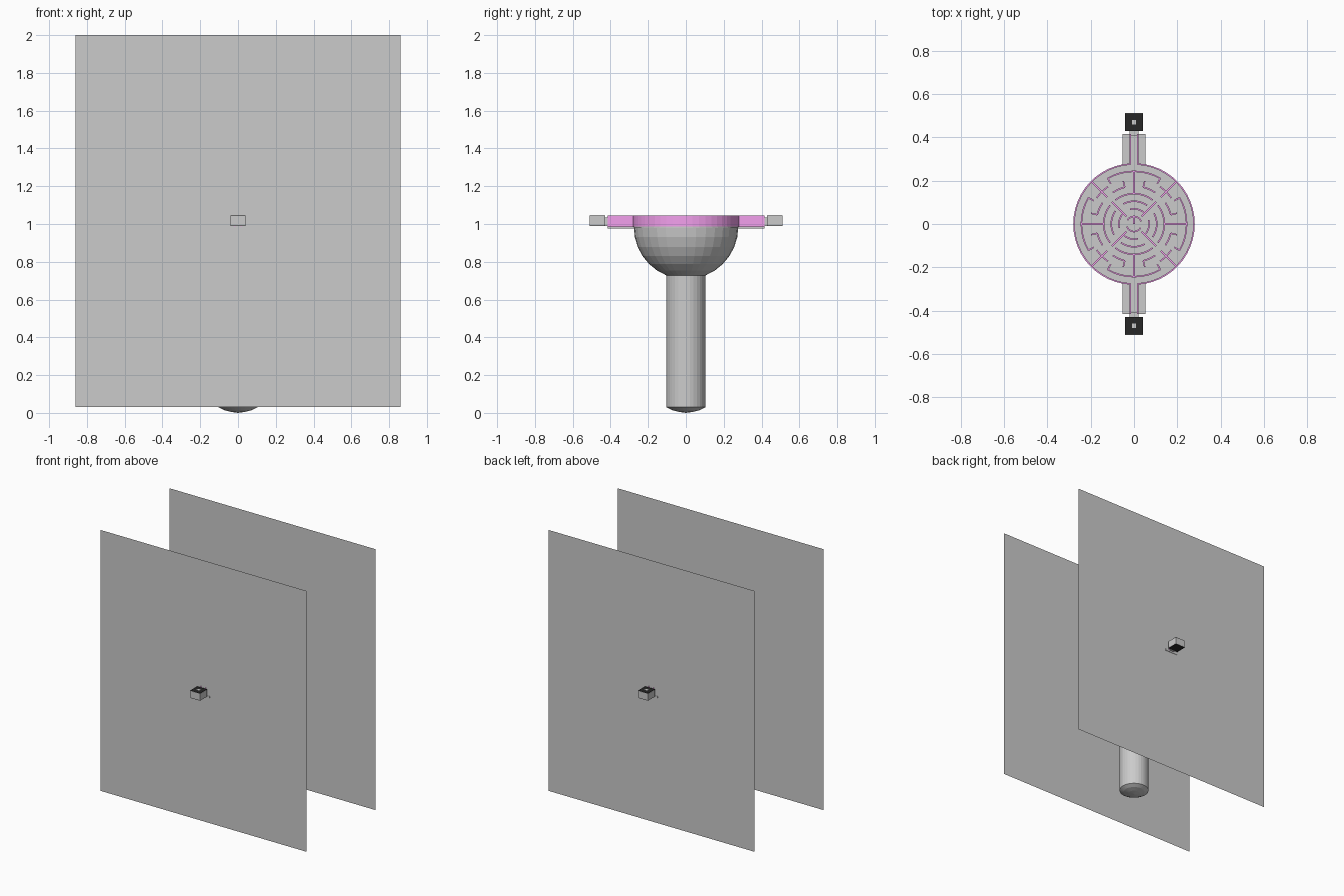
import bpy, bmesh, math
from mathutils import Matrix

if "Cube" in bpy.data.objects:
    bpy.data.objects.remove(bpy.data.objects["Cube"])

Z0, Z1 = 0.987, 1.045      # wall bottom and top
T = 0.007                  # wall thickness


def material(name, col):
    m = bpy.data.materials.new(name)
    m.diffuse_color = (*col, 1)
    m.use_nodes = True
    m.node_tree.nodes["Principled BSDF"].inputs["Base Color"].default_value = m.diffuse_color
    return m


pink = material("pink_walls", (0.9, 0.35, 0.85))
black = material("dark_plate", (0.02, 0.02, 0.02))


def finish(name, bm, mat=None):
    bmesh.ops.recalc_face_normals(bm, faces=bm.faces)
    me = bpy.data.meshes.new(name)
    bm.to_mesh(me)
    bm.free()
    ob = bpy.data.objects.new(name, me)
    bpy.context.collection.objects.link(ob)
    if mat:
        me.materials.append(mat)
    return ob


def add_box(bm, x0, x1, y0, y1, z0, z1, rot=0):
    m = (Matrix.Rotation(math.radians(rot), 4, 'Z')
         @ Matrix.Translation(((x0 + x1) / 2, (y0 + y1) / 2, (z0 + z1) / 2))
         @ Matrix.Diagonal((x1 - x0, y1 - y0, z1 - z0, 1)))
    bmesh.ops.create_cube(bm, size=1, matrix=m)


def radial(bm, ang, r0, r1):
    add_box(bm, r0, r1, -T / 2, T / 2, Z0, Z1, ang)


def arc(bm, r, a0, a1):
    n = max(2, math.ceil((a1 - a0) / 7.5))
    secs = []
    for i in range(n + 1):
        a = math.radians(a0 + (a1 - a0) * i / n)
        secs.append([bm.verts.new((q * math.cos(a), q * math.sin(a), z))
                     for q, z in ((r - T / 2, Z0), (r + T / 2, Z0),
                                  (r + T / 2, Z1), (r - T / 2, Z1))])
    for s, t in zip(secs, secs[1:]):
        for j in range(4):
            k = (j + 1) % 4
            bm.faces.new((s[j], s[k], t[k], t[j]))
    bm.faces.new(secs[0])
    bm.faces.new(secs[-1])


def lathe(name, prof, seg=32):
    bm = bmesh.new()
    vs = [bm.verts.new((r, 0, z)) for r, z in prof]
    es = [bm.edges.new(p) for p in zip(vs, vs[1:])]
    bmesh.ops.spin(bm, geom=vs + es, axis=(0, 0, 1), cent=(0, 0, 0),
                   steps=seg, angle=2 * math.pi)
    bmesh.ops.remove_doubles(bm, verts=bm.verts, dist=1e-5)
    return finish(name, bm)


# pedestal column with shallow domed foot
lathe("column", [(0, 0.0), (0.04, 0.006), (0.075, 0.015), (0.103, 0.03), (0.103, 0.73)])

# half-round bowl
R = 0.277
lathe("bowl", [(R * math.sin(math.radians(a)), 0.985 - R * math.cos(math.radians(a)))
               for a in [i * 11.25 for i in range(9)]])

# maze floor disc
lathe("maze_floor", [(0, 0.98), (0.28, 0.98), (0.28, 0.99), (0, 0.99)], 48)

# maze walls
bm = bmesh.new()
for k in (0, 180):
    arc(bm, 0.277, k - 86.3, k + 86.3)          # outer rim, open at corridors
for k in range(0, 360, 90):
    arc(bm, 0.243, k - 30, k + 30)
    radial(bm, k, 0.14, 0.243)
    for s in (-30, 30):
        radial(bm, k + s, 0.215, 0.243)
    radial(bm, k + 45, 0.175, 0.277)
    arc(bm, 0.21, k + 35, k + 55)
    for c in (24, 66):
        arc(bm, 0.175, k + c - 10, k + c + 10)
    radial(bm, k + 14, 0.175, 0.205)
    radial(bm, k + 76, 0.175, 0.205)
    arc(bm, 0.14, k - 38, k + 38)
    radial(bm, k + 45, 0.05, 0.145)
    arc(bm, 0.105, k + 55, k + 118)
    arc(bm, 0.07, k + 45, k + 105)
for k in (20, 200):
    arc(bm, 0.035, k, k + 130)
radial(bm, 90, 0.0, 0.035)
finish("maze_walls", bm, pink)

# corridors, end boxes and screens on both ends
for side, s in (("front", 180), ("back", 0)):
    bm = bmesh.new()
    add_box(bm, -0.053, 0.053, 0.265, 0.415, 0.976, 0.988, s)
    finish(side + "_corridor_floor", bm)

    bm = bmesh.new()
    for x in (-0.018, 0.018):
        add_box(bm, x - T / 2, x + T / 2, 0.275, 0.415, Z0, Z1, s)
    finish(side + "_corridor_walls", bm, pink)

    bm = bmesh.new()
    add_box(bm, -0.02, 0.02, 0.405, 0.435, 0.99, 1.035, s)
    finish(side + "_connector", bm)

    bm = bmesh.new()
    add_box(bm, -0.042, 0.042, 0.428, 0.512, 0.991, 1.043, s)
    add_box(bm, -0.01, 0.01, 0.46, 0.48, 1.043, 1.046, s)
    finish(side + "_end_box", bm)

    bm = bmesh.new()
    add_box(bm, -0.041, 0.041, 0.429, 0.511, 0.989, 0.991, s)
    add_box(bm, -0.041, 0.041, 0.429, 0.511, 1.043, 1.045, s)
    finish(side + "_end_box_plates", bm, black)

    # tall thin screen
    bm = bmesh.new()
    y = 0.412 if s == 0 else -0.412
    bm.faces.new([bm.verts.new((x, y, z)) for x, z in
                  ((-0.86, 0.03), (0.86, 0.03), (0.86, 2.0), (-0.86, 2.0))])
    finish(side + "_screen", bm)
